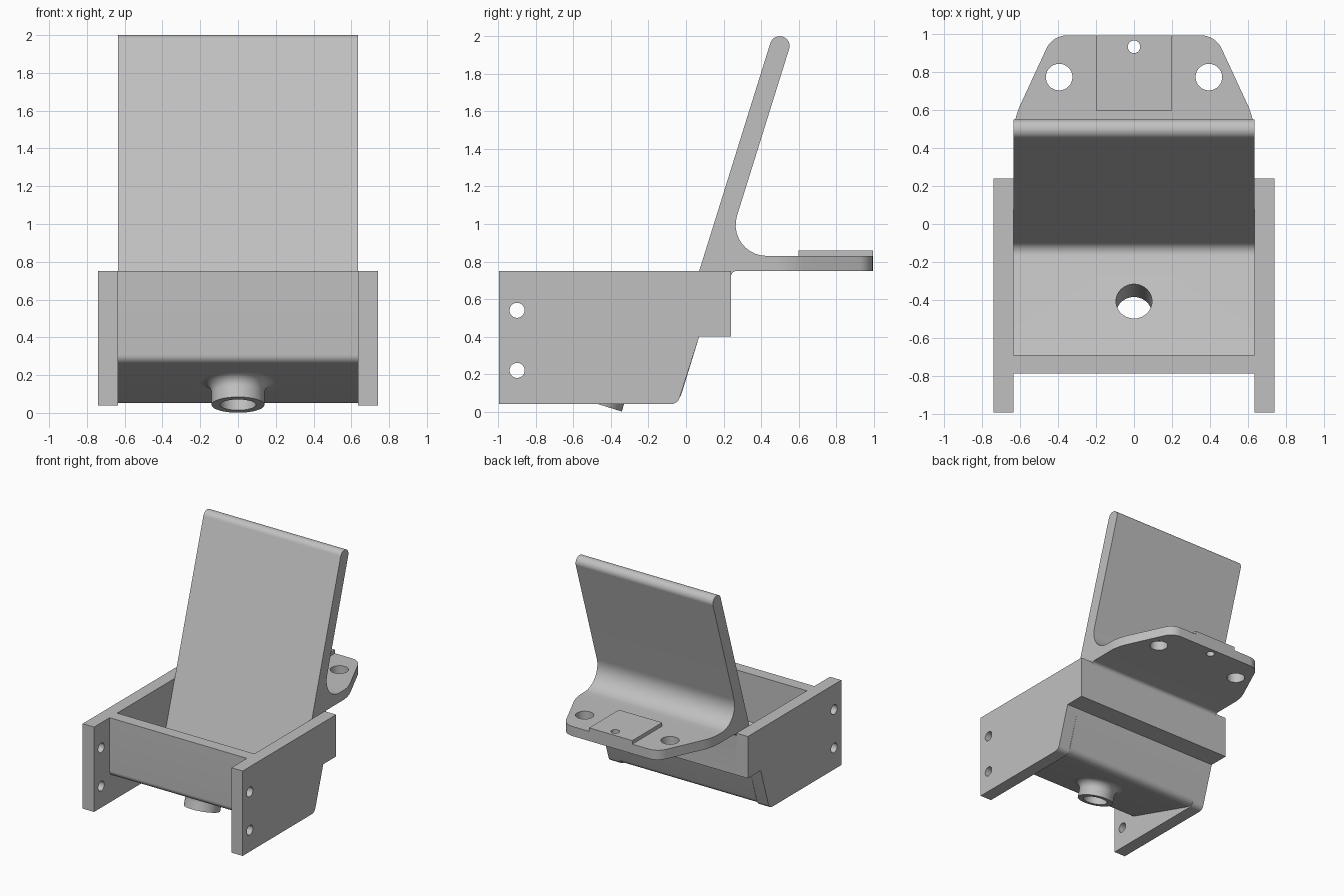
import bpy, bmesh, math
from mathutils import Matrix, Vector

if "Cube" in bpy.data.objects:
    bpy.data.objects.remove(bpy.data.objects["Cube"])

grey = bpy.data.materials.new("plain grey")
grey.use_nodes = True
grey.diffuse_color = (0.53, 0.53, 0.53, 1)
grey.node_tree.nodes["Principled BSDF"].inputs["Base Color"].default_value = (0.53, 0.53, 0.53, 1)

INNER, OUTER = 0.635, 0.74
TILT = -math.atan(0.312)


def rounded(points, steps=10):
    """Outline whose corners with a third value are filleted to that radius."""
    out = []
    for i, p in enumerate(points):
        c = Vector(p[:2])
        if len(p) == 2:
            out.append(c)
            continue
        a = (Vector(points[i - 1][:2]) - c).normalized()
        b = (Vector(points[(i + 1) % len(points)][:2]) - c).normalized()
        half = a.angle(b) / 2
        centre = c + (a + b).normalized() * p[2] / math.sin(half)
        start = c + a * p[2] / math.tan(half) - centre
        end = c + b * p[2] / math.tan(half) - centre
        turn = math.atan2(start.x * end.y - start.y * end.x, start.dot(end))
        for k in range(steps + 1):
            out.append(centre + Matrix.Rotation(turn * k / steps, 2) @ start)
    return out


def make_object(name, bm):
    bmesh.ops.recalc_face_normals(bm, faces=bm.faces)
    mesh = bpy.data.meshes.new(name)
    bm.to_mesh(mesh)
    bm.free()
    mesh.materials.append(grey)
    obj = bpy.data.objects.new(name, mesh)
    bpy.context.collection.objects.link(obj)
    return obj


def extrude(name, points, low, high, axis):
    """Extrude a (y, z) outline along x, or an (x, y) outline along z."""
    bm = bmesh.new()
    place = (lambda p: (low, p.x, p.y)) if axis == "X" else (lambda p: (p.x, p.y, low))
    face = bm.faces.new([bm.verts.new(place(p)) for p in rounded(points)])
    new = bmesh.ops.extrude_face_region(bm, geom=[face])["geom"]
    depth = high - low
    shift = (depth, 0, 0) if axis == "X" else (0, 0, depth)
    bmesh.ops.translate(bm, vec=shift, verts=[g for g in new if isinstance(g, bmesh.types.BMVert)])
    return make_object(name, bm)


def drill(name, location, radius, depth, rotation):
    bm = bmesh.new()
    bmesh.ops.create_cone(bm, cap_ends=True, segments=48, radius1=radius, radius2=radius,
                          depth=depth, matrix=Matrix.Translation(location) @ rotation)
    return make_object(name, bm)


def cut(obj, cutters):
    """Subtract the cutters and bake the result."""
    for c in cutters:
        c.hide_render = True
        mod = obj.modifiers.new("cut", "BOOLEAN")
        mod.operation, mod.solver, mod.object = "DIFFERENCE", "EXACT", c
    graph = bpy.context.evaluated_depsgraph_get()
    mesh = bpy.data.meshes.new_from_object(obj.evaluated_get(graph))
    obj.modifiers.clear()
    obj.data = mesh
    for c in cutters:
        bpy.data.objects.remove(c)


UP = Matrix.Identity(4)
SIDEWAYS = Matrix.Rotation(math.pi / 2, 4, "Y")
LEAN = Matrix.Rotation(TILT, 4, "X")
spout_base = Vector((0, -0.439, 0.161))

# Tray, leaning plate and rear flange in one section
body = extrude("tray_and_plate", [
    (-0.79, 0.75), (-0.79, 0.27, 0.05), (-0.0415, 0.037, 0.06), (0.07, 0.4), (0.24, 0.4),
    (0.24, 0.75, 0.03), (1.05, 0.75), (1.05, 0.83), (0.205, 0.83, 0.165),
    (0.565, 1.982, 0.052), (0.465, 2.014, 0.052), (-0.1115, 0.168, 0.06),
    (-0.69, 0.349), (-0.69, 0.75)], -INNER, INNER, "X")

# Flange outline, mounting holes and drain bore
half = [(0.636, 0.3), (0.636, 0.55, 0.4), (0.43, 0.995, 0.12)]
mirrored = [(-p[0], *p[1:]) for p in reversed(half)]
corners = [(-0.9, 0.3), (-0.9, 1.2), (0.9, 1.2), (0.9, 0.3)]
cutters = [extrude("flange_trim", half + mirrored + corners, 0.7, 0.9, "Z")]
for s in (-1, 1):
    cutters.append(drill("mount_hole", (s * 0.395, 0.775, 0.8), 0.07, 0.3, UP))
cutters.append(drill("small_hole", (0, 0.935, 0.8), 0.033, 0.3, UP))
cutters.append(drill("drain_bore", spout_base, 0.095, 0.5, LEAN))
cut(body, cutters)

# Raised pad on the flange
pad = extrude("flange_pad", [(-0.2, 0.6), (0.2, 0.6), (0.2, 0.995), (-0.2, 0.995)],
              0.825, 0.86, "Z")
cut(pad, [drill("small_hole", (0, 0.935, 0.8), 0.033, 0.3, UP)])

# Side walls with two pin holes each
walls = []
for name, s in (("right_wall", -1), ("left_wall", 1)):
    low, high = sorted((s * INNER, s * OUTER))
    wall = extrude(name, [(-0.995, 0.04), (-0.045, 0.04, 0.05), (0.07, 0.4), (0.24, 0.4),
                          (0.24, 0.75), (-0.995, 0.75)], low, high, "X")
    cut(wall, [drill("pin_hole", (s * 0.69, -0.9, z), 0.04, 0.4, SIDEWAYS)
               for z in (0.22, 0.54)])
    walls.append(wall)

# Flared drain spout, square to the sloping floor
section = rounded([(0.095, 0.03), (0.21, 0.03), (0.21, 0), (0.14, 0, 0.06),
                   (0.14, -0.124), (0.095, -0.124)])
bm = bmesh.new()
verts = [bm.verts.new((p.x, 0, p.y)) for p in section]
edges = [bm.edges.new((verts[i - 1], verts[i])) for i in range(len(verts))]
bmesh.ops.spin(bm, geom=verts + edges, cent=(0, 0, 0), axis=(0, 0, 1),
               angle=math.tau, steps=48, use_duplicate=False)
bmesh.ops.remove_doubles(bm, verts=bm.verts, dist=0.0001)
bmesh.ops.transform(bm, matrix=Matrix.Translation(spout_base) @ LEAN, verts=bm.verts)
spout = make_object("drain_spout", bm)

# Smooth the rounded surfaces and keep edges sharp
bpy.ops.object.select_all(action="DESELECT")
for obj in [body, pad, spout] + walls:
    obj.select_set(True)
    bpy.context.view_layer.objects.active = obj
bpy.ops.object.shade_smooth_by_angle(angle=math.radians(30))
